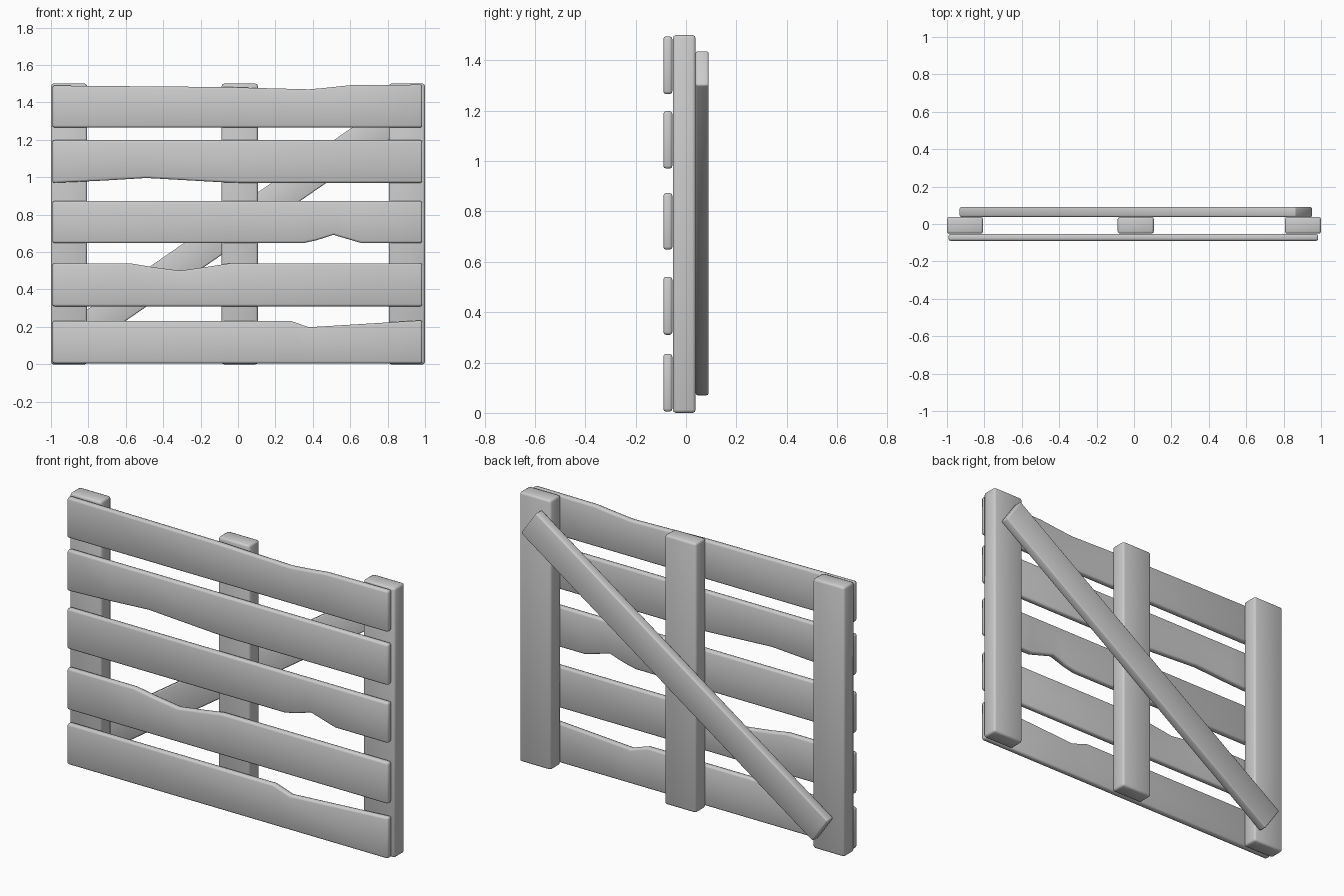
import bpy, bmesh, math
from mathutils import Matrix

if "Cube" in bpy.data.objects:
    bpy.data.objects.remove(bpy.data.objects["Cube"])


def board(name, stations, y0, y1, bevel, matrix=None):
    """Board built from (x, bottom, top) stations, with softened outer edges."""
    bm = bmesh.new()
    rings = [[bm.verts.new(p) for p in ((x, y0, b), (x, y1, b), (x, y1, t), (x, y0, t))]
             for x, b, t in stations]
    for a, b in zip(rings, rings[1:]):
        for i in range(4):
            j = (i + 1) % 4
            bm.faces.new((a[i], a[j], b[j], b[i]))
    bm.faces.new(rings[0])
    bm.faces.new(rings[-1])
    bmesh.ops.recalc_face_normals(bm, faces=bm.faces[:])
    edges = [e for e in bm.edges if e.calc_face_angle() > 0.8]
    bmesh.ops.bevel(bm, geom=edges, offset=bevel, segments=2, profile=0.5,
                    affect='EDGES', clamp_overlap=True)
    if matrix:
        bm.transform(matrix)
    me = bpy.data.meshes.new(name)
    bm.to_mesh(me)
    bm.free()
    ob = bpy.data.objects.new(name, me)
    bpy.context.collection.objects.link(ob)
    bpy.ops.object.select_all(action='DESELECT')
    ob.select_set(True)
    bpy.context.view_layer.objects.active = ob
    bpy.ops.object.shade_smooth_by_angle(angle=math.radians(50))
    return ob


# Upright posts
for label, x0, x1 in (("left", -1.0, -0.807), ("middle", -0.087, 0.106), ("right", 0.807, 1.0)):
    board(label + "_post", [(x0, 0.0, 1.5), (x1, 0.0, 1.5)], -0.052, 0.038, 0.012)

# Horizontal planks: bottom, top, and the worn edge as (x, z) points
L, R = -0.992, 0.985
planks = [
    (0.005, 0.232, "top", [(L, .232), (.28, .232), (.38, .198), (R, .235)]),
    (0.310, 0.540, "top", [(L, .54), (-.58, .54), (-.46, .52), (-.31, .50),
                           (-.17, .52), (-.04, .54), (R, .54)]),
    (0.648, 0.873, "bottom", [(L, .648), (.35, .648), (.42, .663), (.51, .692),
                              (.66, .648), (R, .648)]),
    (0.970, 1.198, "bottom", [(L, .97), (-.72, .982), (-.49, .996), (-.1, .974),
                              (.02, .97), (R, .97)]),
    (1.266, 1.490, "top", [(L, 1.49), (-.05, 1.482), (.07, 1.478), (.38, 1.47),
                           (.47, 1.478), (.60, 1.492), (R, 1.495)]),
]
for n, (bottom, top, worn, pts) in enumerate(planks, 1):
    stations = [(x, bottom, z) if worn == "top" else (x, z, top) for x, z in pts]
    board(f"plank_{n}", stations, -0.09, -0.054, 0.011)

# Diagonal brace on the back
mat = Matrix.Translation((0.01, 0, 0.7525)) @ Matrix.Rotation(math.radians(-34.5), 4, 'Y')
board("diagonal_brace", [(-1.09, -.083, .083), (1.09, -.083, .083)], 0.038, 0.09, 0.008, mat)
